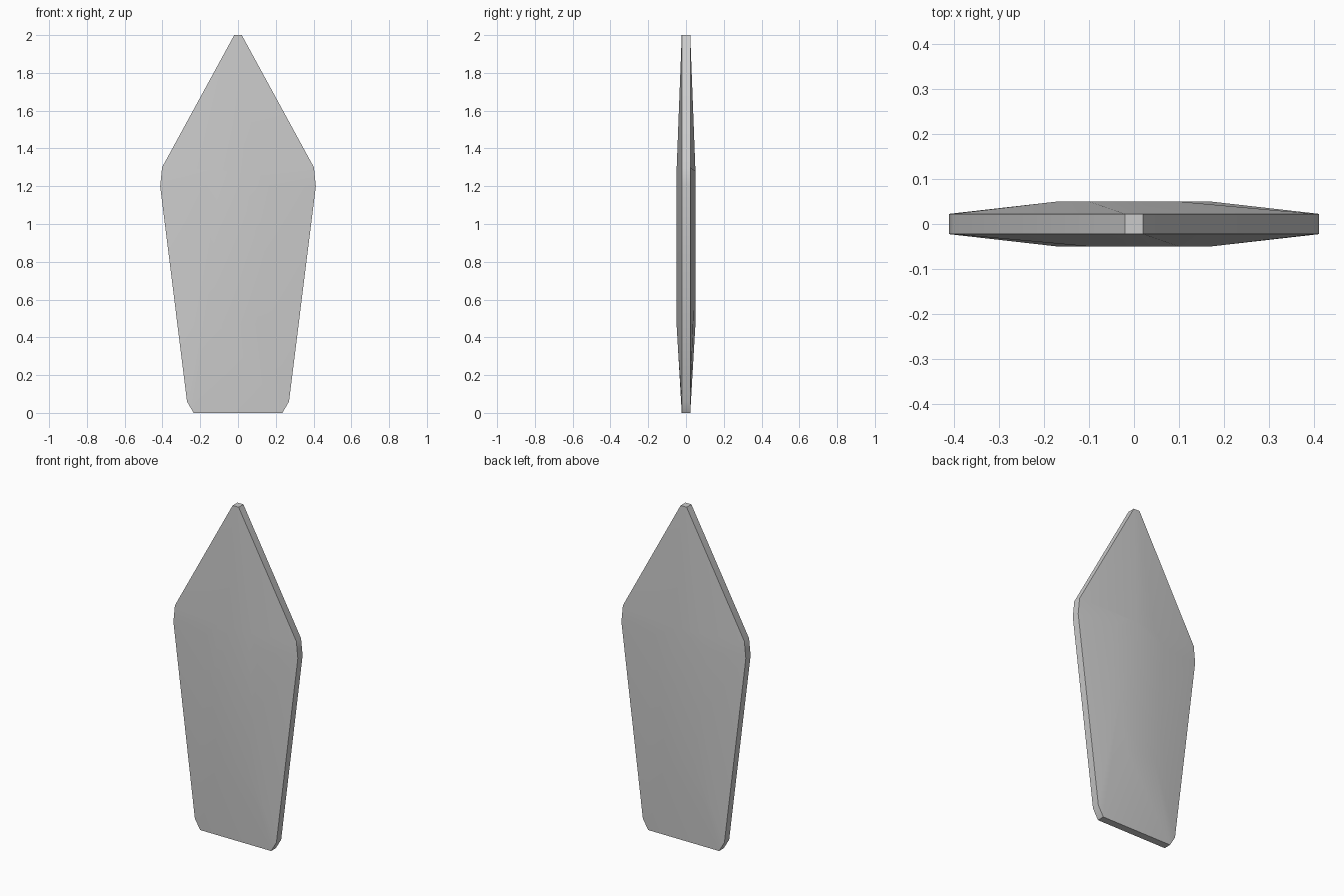
import bpy, bmesh

if "Cube" in bpy.data.objects:
    bpy.data.objects.remove(bpy.data.objects["Cube"])

# Half profiles (x, z), bottom to top, mirrored to full loops
RIM = [(0.235, 0.0), (0.27, 0.06), (0.412, 1.2), (0.402, 1.3), (0.02, 2.0)]
PLATEAU = [(0.10, 0.47), (0.135, 0.8), (0.17, 1.2), (0.10, 1.28), (0.03, 1.28)]


def loop(bm, half, y):
    pts = half + [(-x, z) for x, z in reversed(half)]
    return [bm.verts.new((x, y, z)) for x, z in pts]


def bridge(bm, a, b):
    n = len(a)
    for i in range(n):
        j = (i + 1) % n
        bm.faces.new((a[i], a[j], b[j], b[i]))


# Faceted shield plate: raised front, flat rim, raised back
bm = bmesh.new()
loops = [loop(bm, PLATEAU, -0.05), loop(bm, RIM, -0.0225),
         loop(bm, RIM, 0.0225), loop(bm, PLATEAU, 0.05)]
for a, b in zip(loops, loops[1:]):
    bridge(bm, a, b)
bm.faces.new(loops[0])
bm.faces.new(loops[-1])
bmesh.ops.recalc_face_normals(bm, faces=bm.faces)
mesh = bpy.data.meshes.new("shield_plate")
bm.to_mesh(mesh)
bm.free()
plate = bpy.data.objects.new("shield_plate", mesh)
bpy.context.collection.objects.link(plate)

# Soft shading across the shallow facets, crisp rim
bpy.context.view_layer.objects.active = plate
plate.select_set(True)
bpy.ops.object.shade_smooth_by_angle(angle=0.52)
